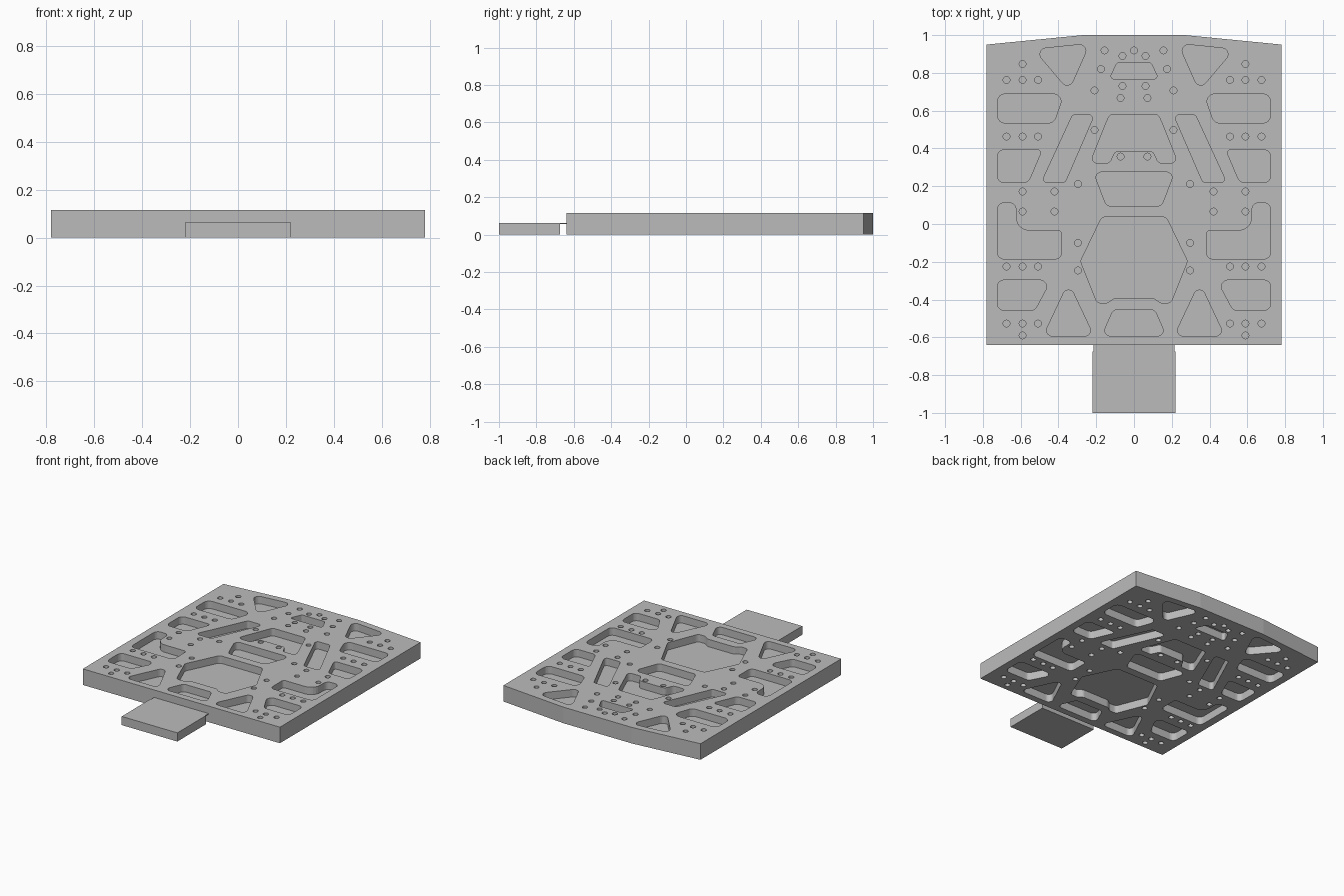
import bpy, bmesh, math
from mathutils import Vector

if "Cube" in bpy.data.objects:
    bpy.data.objects.remove(bpy.data.objects["Cube"])

grey = bpy.data.materials.new("plain grey")
grey.diffuse_color = (0.5, 0.5, 0.5, 1)
grey.use_nodes = True
grey.node_tree.nodes["Principled BSDF"].inputs["Base Color"].default_value = grey.diffuse_color


def rounded(points, radius):
    """Round each corner; a point may carry its own radius as third value."""
    out = []
    n = len(points)
    for i, p in enumerate(points):
        c = Vector(p[:2])
        a = Vector(points[i - 1][:2]) - c
        b = Vector(points[(i + 1) % n][:2]) - c
        r = p[2] if len(p) > 2 else radius
        half = a.angle(b) / 2
        t = min(r / math.tan(half), 0.48 * a.length, 0.48 * b.length)
        r = t * math.tan(half)
        centre = c + (a.normalized() + b.normalized()).normalized() * (r / math.sin(half))
        v0 = c + a.normalized() * t - centre
        v1 = c + b.normalized() * t - centre
        sweep = v0.angle_signed(v1)      # clockwise positive
        steps = max(3, round(abs(sweep) / 0.26))
        for k in range(steps + 1):
            w = -sweep * k / steps
            out.append((centre.x + v0.x * math.cos(w) - v0.y * math.sin(w),
                        centre.y + v0.x * math.sin(w) + v0.y * math.cos(w)))
    return out


def circle(x, y, r=0.018, n=20):
    return [(x + r * math.cos(2 * math.pi * k / n), y + r * math.sin(2 * math.pi * k / n))
            for k in range(n)]


def flip(loop):
    return [(-x, y) for x, y in loop]


def symmetric(half):
    """Complete a centred outline from its left half."""
    return half + [(-p[0],) + tuple(p[1:]) for p in reversed(half)]


def slab(name, loops, z0, z1):
    """Flat slab from an outer outline and any number of holes."""
    cu = bpy.data.curves.new(name + "_profile", 'CURVE')
    cu.dimensions = '2D'
    cu.fill_mode = 'BOTH'
    cu.extrude = (z1 - z0) / 2
    for loop in loops:
        sp = cu.splines.new('POLY')
        sp.points.add(len(loop) - 1)
        for pt, (x, y) in zip(sp.points, loop):
            pt.co = (x, y, 0, 1)
        sp.use_cyclic_u = True
    tmp = bpy.data.objects.new(name + "_profile", cu)
    bpy.context.collection.objects.link(tmp)
    bpy.context.view_layer.update()
    dg = bpy.context.evaluated_depsgraph_get()
    me = bpy.data.meshes.new_from_object(tmp.evaluated_get(dg))
    bpy.data.objects.remove(tmp)
    bm = bmesh.new()
    bm.from_mesh(me)
    bmesh.ops.remove_doubles(bm, verts=bm.verts, dist=1e-5)
    bmesh.ops.recalc_face_normals(bm, faces=bm.faces)
    bmesh.ops.translate(bm, verts=bm.verts, vec=(0, 0, (z0 + z1) / 2))
    for f in bm.faces:
        f.smooth = False
    bm.to_mesh(me)
    bm.free()
    me.name = name
    me.materials.clear()
    me.materials.append(grey)
    ob = bpy.data.objects.new(name, me)
    bpy.context.collection.objects.link(ob)
    return ob


# pockets on the left side, mirrored to the right
side_pockets = [
    ([(-.53, .925), (-.235, .955), (-.345, .707)], .033),
    ([(-.723, .688), (-.37, .688), (-.425, .535), (-.723, .535)], .04),
    ([(-.723, .392), (-.487, .392, .015), (-.56, .22), (-.723, .22)], .035),
    ([(-.325, .578), (-.21, .578), (-.365, .22), (-.49, .22)], .02),
    ([(-.723, .112), (-.625, .112), (-.625, -.035, .09), (-.383, -.035, .02),
      (-.383, -.185), (-.723, -.185)], .035),
    ([(-.723, -.297), (-.44, -.297), (-.525, -.457), (-.723, -.457)], .035),
    ([(-.347, -.31), (-.213, -.593), (-.48, -.593)], .03),
]
# centred pockets, left half only
centre_pockets = [
    ([(-.17, -.593), (-.11, -.455)], .03),
    ([(-.105, -.392), (-.14, -.418), (-.195, -.418), (-.283, -.197), (-.17, .037)], .03),
    ([(-.145, .095), (-.215, .275)], .03),
    ([(-.1, .385), (-.13, .323), (-.233, .323), (-.13, .578)], .025),
    ([(-.13, .768), (-.09, .853)], .015),
]
# small round holes on the left side
holes = [(x, y) for x in (-.675, -.59, -.508) for y in (.763, .463, -.225, -.527)]
holes += [(x, y) for x in (-.59, -.421) for y in (.172, .066)]
holes += [(-.59, .847), (-.59, -.59), (-.297, .212), (-.297, -.1), (-.297, -.246),
          (-.156, .919), (-.175, .82), (-.061, .89), (-.209, .707), (-.061, .73),
          (-.071, .667), (-.209, .498), (-.071, .357)]

outline = symmetric([(-.78, -.64), (-.78, .95), (-.27, 1.0)])
cuts = [rounded(p, r) for p, r in side_pockets] + [circle(x, y) for x, y in holes]
cuts += [flip(c) for c in cuts]
cuts += [rounded(symmetric(p), r) for p, r in centre_pockets] + [circle(0, .919)]

# pierced plate, with a thin web closing every pocket halfway down
slab("pocketed_plate", [outline] + cuts, 0, .115)
slab("middle_web", [symmetric([(-.75, -.62), (-.75, .948), (-.27, .992)])], .056, .062)

# front tongue and the thin strip joining it to the web
slab("tongue", [symmetric([(-.22, -1), (-.22, -.675)])], 0, .062)
slab("joining_strip", [symmetric([(-.215, -.676), (-.215, -.615)])], .056, .0615)
